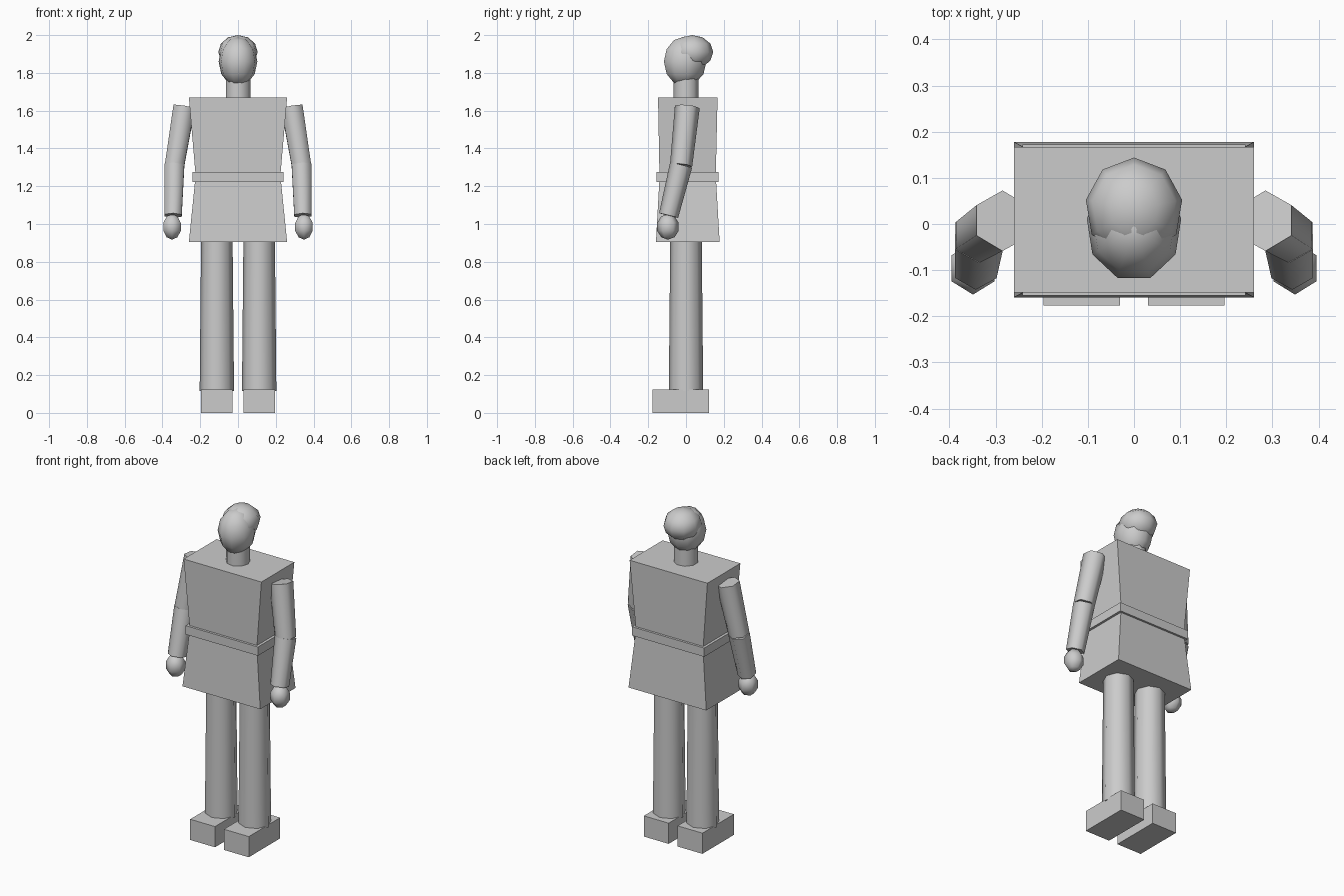
import bpy, bmesh, math
from mathutils import Vector

if "Cube" in bpy.data.objects:
    bpy.data.objects.remove(bpy.data.objects["Cube"])

grey = bpy.data.materials.new("plain grey")
grey.diffuse_color = (0.6, 0.6, 0.6, 1)
grey.use_nodes = True
grey.node_tree.nodes["Principled BSDF"].inputs["Base Color"].default_value = grey.diffuse_color


def finish(name, bm, smooth=True):
    bmesh.ops.recalc_face_normals(bm, faces=bm.faces)
    me = bpy.data.meshes.new(name)
    bm.to_mesh(me)
    bm.free()
    me.materials.append(grey)
    ob = bpy.data.objects.new(name, me)
    bpy.context.collection.objects.link(ob)
    if smooth:
        bpy.ops.object.select_all(action='DESELECT')
        bpy.context.view_layer.objects.active = ob
        ob.select_set(True)
        bpy.ops.object.shade_smooth_by_angle(angle=math.radians(65))
    return ob


def loft(bm, a, b):
    """Close the solid between two rings of points."""
    lo = [bm.verts.new(p) for p in a]
    hi = [bm.verts.new(p) for p in b]
    n = len(lo)
    for i in range(n):
        j = (i + 1) % n
        bm.faces.new((lo[i], lo[j], hi[j], hi[i]))
    bm.faces.new(lo[::-1])
    bm.faces.new(hi)


def block(name, bottom, top):
    """Tapered box; each end is (x0, x1, y0, y1, z)."""
    def ring(e):
        x0, x1, y0, y1, z = e
        return [(x0, y0, z), (x1, y0, z), (x1, y1, z), (x0, y1, z)]
    bm = bmesh.new()
    loft(bm, ring(bottom), ring(top))
    return finish(name, bm, False)


def tube(name, p, q, r0, r1, sides, turn=0.0):
    """Tapered cylinder from p to q with ends square to its axis."""
    p, q = Vector(p), Vector(q)
    axis = (q - p).normalized()
    u = Vector((1, 0, 0))
    u = (u - axis * u.dot(axis)).normalized()
    v = axis.cross(u)

    def ring(c, r):
        angles = [turn + math.tau * i / sides for i in range(sides)]
        return [c + u * r * math.cos(a) + v * r * math.sin(a) for a in angles]
    bm = bmesh.new()
    loft(bm, ring(p, r0), ring(q, r1))
    return finish(name, bm)


def ball(name, centre, size, segments, rings):
    bm = bmesh.new()
    bmesh.ops.create_uvsphere(bm, u_segments=segments, v_segments=rings, radius=1)
    bmesh.ops.scale(bm, vec=size, verts=bm.verts)
    bmesh.ops.translate(bm, vec=centre, verts=bm.verts)
    return finish(name, bm)


# Tunic, belt and skirt
block("tunic_top", (-0.222, 0.222, -0.14, 0.157, 1.23), (-0.26, 0.26, -0.148, 0.167, 1.67))
block("belt", (-0.242, 0.242, -0.155, 0.172, 1.222), (-0.242, 0.242, -0.155, 0.172, 1.275))
block("tunic_skirt", (-0.26, 0.26, -0.159, 0.178, 0.905), (-0.225, 0.225, -0.14, 0.158, 1.25))

# Neck, head and hair
tube("neck", (0, 0, 1.64), (0, 0, 1.77), 0.067, 0.067, 9)
ball("head", (0, -0.008, 1.86), (0.104, 0.116, 0.132), 9, 6)
ball("hair", (0, 0.033, 1.91), (0.106, 0.111, 0.09), 9, 6)

# Limbs
for s, side in ((-1, "left"), (1, "right")):
    tube(side + "_leg", (s * 0.112, 0, 0.115), (s * 0.112, 0, 0.95), 0.091, 0.083, 8)
    x0, x1 = sorted((s * 0.03, s * 0.196))
    block(side + "_shoe", (x0, x1, -0.177, 0.123, 0), (x0, x1, -0.177, 0.123, 0.125))
    tube(side + "_upper_arm", (s * 0.285, 0.007, 1.62), (s * 0.336, -0.026, 1.31),
         0.066, 0.059, 6, math.pi / 6)
    tube(side + "_forearm", (s * 0.336, -0.026, 1.312), (s * 0.343, -0.092, 1.045),
         0.06, 0.052, 6, math.pi / 6)
    ball(side + "_hand", (s * 0.349, -0.096, 0.985), (0.056, 0.06, 0.068), 6, 5)
